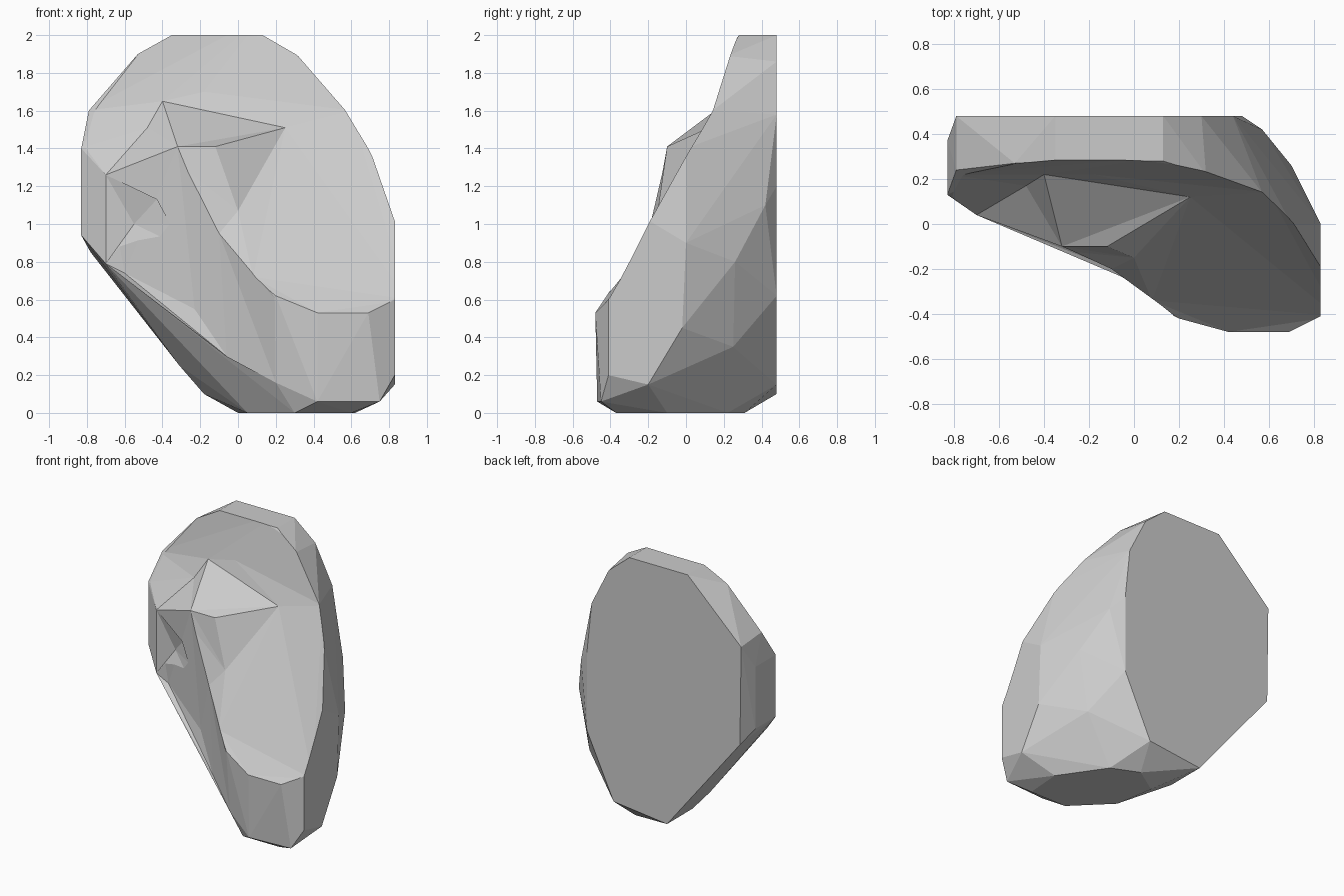
import bpy, bmesh

if "Cube" in bpy.data.objects:
    bpy.data.objects.remove(bpy.data.objects["Cube"])


def hull(name, pts):
    """Convex faceted solid around a handful of corner points."""
    bm = bmesh.new()
    for p in pts:
        bm.verts.new(p)
    bmesh.ops.convex_hull(bm, input=bm.verts)
    junk = [v for v in bm.verts if not v.link_faces]
    bmesh.ops.delete(bm, geom=junk, context='VERTS')
    bmesh.ops.recalc_face_normals(bm, faces=bm.faces)
    me = bpy.data.meshes.new(name)
    bm.to_mesh(me)
    bm.free()
    ob = bpy.data.objects.new(name, me)
    bpy.context.collection.objects.link(ob)
    return ob


def carve(target, name, floor, flare=1.15):
    """Cut away everything in front of a hollow floor, widening to the front."""
    cx = sum(p[0] for p in floor) / len(floor)
    cz = sum(p[2] for p in floor) / len(floor)
    mouth = [(cx + (x - cx) * flare, -1.2, cz + (z - cz) * flare) for x, y, z in floor]
    cutter = hull(name, floor + mouth)
    cutter.hide_render = True
    cutter.hide_set(True)
    mod = target.modifiers.new(name, 'BOOLEAN')
    mod.operation = 'DIFFERENCE'
    mod.solver = 'EXACT'
    mod.object = cutter


# Shared corners of the brow, its hollow, the crown and the central ridge
brow_tip, brow_l, brow_r = (-.7, .04, 1.26), (-.32, -.1, 1.41), (-.12, -.1, 1.41)
brow_end, brow_foot = (.25, .12, 1.51), (0, -.15, 1.07)
deep_side, deep_l, deep_r = (-.48, .17, 1.51), (-.4, .22, 1.65), (-.18, .22, 1.7)
rim_side, rim_l, rim_r = (-.81, .22, 1.6), (-.53, .265, 1.9), (.34, .22, 1.9)
top_l, top_r, shoulder = (-.35, .3, 2.1), (.13, .3, 2.1), (.6, .14, 1.6)
ridge_a, ridge_b = (-.1, -.2, .95), (.08, -.34, .72)

# Flat back outline (x, z)
back = [(-.35, 2), (.13, 2), (.3, 1.86), (.44, 1.58), (.48, 1.2), (.48, .62),
        (.26, .15), (-.18, .1), (-.78, .85), (-.79, 1.58)]

# Crown and right flank
flank = [(-.35, .28, 2), (.13, .28, 2), (-.53, .27, 1.9), (.32, .22, 1.89),
         (.57, .14, 1.6), (.57, .42, 1.1), (.7, 0, 1.4), (.7, .26, .8),
         (.83, -.2, 1.02), (.83, 0, .9), (.83, -.02, .45), (.83, -.41, .6),
         (.83, -.41, .2), (.83, -.2, .15), (.62, .25, .35)]

# Foot and blunt front
foot = [(.6, -.37, 0), (.62, -.1, 0), (.3, -.37, 0), (.4, .22, 0), (0, .18, 0),
        (.05, -.12, 0), (.2, .31, 0), (.75, -.45, .06), (.42, -.47, .06),
        (.69, -.48, .53), (.42, -.48, .53), (.2, -.42, .62), (.2, -.38, .16),
        (-.06, -.2, .3), (-.45, .18, .45), (-.31, .16, .25), (-.18, .18, .1)]

# Left cheek
cheek = [(-.83, .13, 1.4), (-.83, .13, .94), (-.83, .37, 1.4), (-.83, .37, .94),
         (-.79, .24, 1.6), (-.7, .04, .79)]

rock = hull("boulder", [(x, .48, z) for x, z in back] + flank + foot + cheek
            + [brow_tip, brow_l, brow_r])

# Crown above the hollow
carve(rock, "crown_cutter", [rim_side, rim_l, top_l, top_r, rim_r, deep_r, deep_l])
carve(rock, "crown_left_cutter", [brow_tip, deep_side, deep_l, rim_side, (-.84, .12, 1.4)])
carve(rock, "crown_right_cutter", [deep_r, brow_end, shoulder, rim_r, top_r])

# Hollow on top of the brow
carve(rock, "brow_left_cutter", [brow_tip, brow_l, deep_l, deep_side])
carve(rock, "brow_right_cutter", [brow_l, brow_r, brow_end, deep_r, deep_l])

# Broad sloping panel on the right
carve(rock, "front_panel_cutter",
      [brow_r, brow_foot, ridge_b, (.2, -.42, .62), (.42, -.48, .53), (.69, -.48, .53),
       (.9, -.41, .6), (.9, -.2, 1.02), (.75, .0, 1.4), shoulder, brow_end], 1.0)

# Face directly below the brow
carve(rock, "under_brow_cutter",
      [brow_l, brow_r, brow_foot, ridge_b, ridge_a, (-.31, -.12, 1.31)], 1.0)

# Left-facing cheek that falls away from the central ridge
carve(rock, "cheek_cutter",
      [(-.7, .04, .79), brow_tip, (-.31, -.11, 1.31), (-.32, -.1, .89), ridge_a, ridge_b,
       (.2, -.42, .6), (.2, -.38, .16), (-.06, -.21, .3), (-.23, -.11, .55),
       (-.6, .04, .74), brow_l], 1.0)

# Small notch under the brow on the left
carve(rock, "side_notch_cutter",
      [(-.7, .04, .79), (-.32, -.11, .89), (-.36, -.07, 1.0), (-.43, -.02, 1.13),
       brow_tip, (-.55, .05, 1.0)], 1.0)
